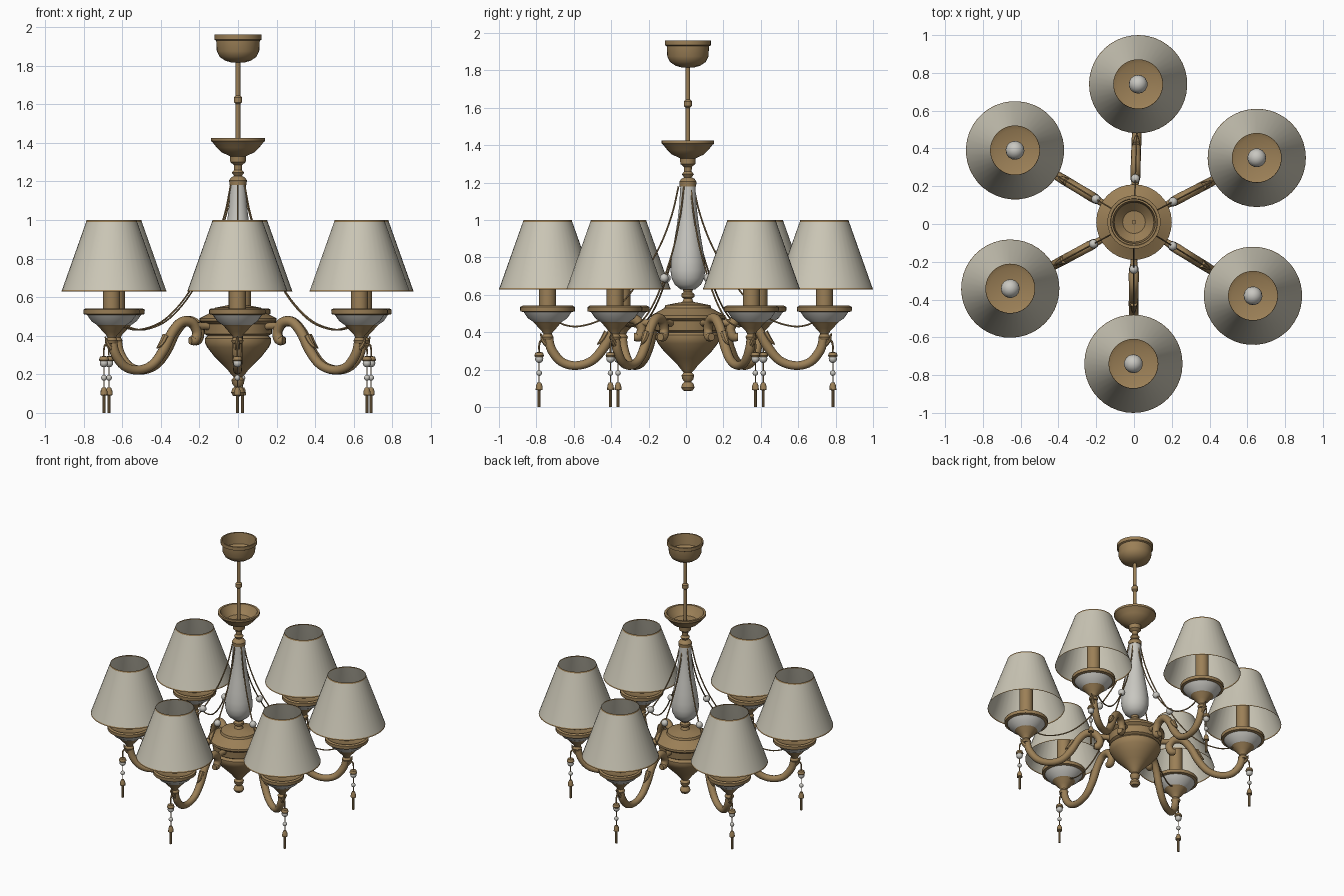
import bpy, bmesh, math
from mathutils import Vector

if "Cube" in bpy.data.objects:
    bpy.data.objects.remove(bpy.data.objects["Cube"])


def material(name, rgb):
    m = bpy.data.materials.new(name)
    m.diffuse_color = (*rgb, 1)
    m.use_nodes = True
    m.node_tree.nodes["Principled BSDF"].inputs["Base Color"].default_value = m.diffuse_color
    return m


BRASS = material("aged brass", (0.33, 0.215, 0.095))
CREAM = material("cream fabric", (0.60, 0.57, 0.47))
GLASS = material("pale glass", (0.58, 0.57, 0.53))


def finish(bm, name, mats):
    me = bpy.data.meshes.new(name)
    for f in bm.faces:
        f.smooth = True
    bm.to_mesh(me)
    bm.free()
    for m in mats:
        me.materials.append(m)
    me.set_sharp_from_angle(angle=math.radians(35))
    return me


def lathe(name, profile, mats, seg=32, x=0.0, rule=None):
    """Turn an (r, z) profile round a vertical axis at x."""
    bm = bmesh.new()
    rings = []
    for r, z in profile:
        if r == 0:
            rings.append([bm.verts.new((x, 0, z))] * seg)
        else:
            rings.append([bm.verts.new((x + r * math.cos(2 * math.pi * i / seg),
                                        r * math.sin(2 * math.pi * i / seg), z)) for i in range(seg)])
    for k, (a, b) in enumerate(zip(rings, rings[1:])):
        for i in range(seg):
            j = (i + 1) % seg
            vs = list(dict.fromkeys((a[i], a[j], b[j], b[i])))
            if len(vs) > 2:
                f = bm.faces.new(vs)
                if rule:
                    f.material_index = rule(k)
    return finish(bm, name, mats)


def smooth_path(pts, n):
    """Catmull-Rom through the points."""
    p = [Vector(q) for q in pts]
    p = [2 * p[0] - p[1]] + p + [2 * p[-1] - p[-2]]
    out = []
    for i in range(1, len(p) - 2):
        a, b, c, d = p[i - 1:i + 3]
        for k in range(n):
            t = k / n
            out.append(0.5 * (2 * b + (c - a) * t + (2 * a - 5 * b + 4 * c - d) * t * t
                              + (3 * b - a - 3 * c + d) * t ** 3))
    return out + [p[-2]]


def tube(name, pts, mat, n=5, seg=12):
    """Tube in the x-z plane through (x, z, radius) points."""
    path = smooth_path(pts, n)
    bm = bmesh.new()
    rings = []
    for i, p in enumerate(path):
        t = path[min(i + 1, len(path) - 1)] - path[max(i - 1, 0)]
        t = Vector((t.x, t.y)).normalized()
        ring = []
        for k in range(seg):
            a = 2 * math.pi * k / seg
            c, s = p.z * math.cos(a), p.z * math.sin(a)
            ring.append(bm.verts.new((p.x - t.y * c, s, p.y + t.x * c)))
        rings.append(ring)
    for a, b in zip(rings, rings[1:]):
        for i in range(seg):
            j = (i + 1) % seg
            bm.faces.new((a[i], a[j], b[j], b[i]))
    bm.faces.new(rings[0])
    bm.faces.new(rings[-1])
    bmesh.ops.recalc_face_normals(bm, faces=bm.faces)
    return finish(bm, name, [mat])


def ball(name, r, x, z, mat):
    prof = [(r * math.sin(math.pi * i / 8) if 0 < i < 8 else 0,
             z - r * math.cos(math.pi * i / 8)) for i in range(9)]
    return lathe(name, prof, [mat], 14, x)


def place(me, loc=(0, 0, 0), rot=0.0, suffix=""):
    ob = bpy.data.objects.new(me.name + suffix, me)
    ob.location = loc
    ob.rotation_euler.z = rot
    bpy.context.collection.objects.link(ob)


HUB = Vector((0, 0.01, 0))

# --- central column ---
place(lathe("hub_body", [
    (0, .085), (.025, .088), (.036, .105), (.03, .125), (.018, .135), (.03, .15), (.034, .17), (.022, .185),
    (.04, .205), (.055, .225), (.09, .26), (.125, .295), (.16, .34), (.172, .365), (.172, .385), (.158, .40),
    (.175, .41), (.18, .46), (.2, .475), (.2, .49), (.17, .505), (.125, .53), (.12, .545), (.07, .555),
    (.03, .562), (.022, .58), (.035, .59), (.035, .605), (.022, .615), (.03, .635), (0, .635)], [BRASS]), HUB)
place(lathe("column_vase", [
    (0, .625), (.04, .63), (.07, .655), (.087, .69), (.093, .73), (.09, .78), (.08, .85), (.066, .93),
    (.055, 1.0), (.046, 1.08), (.04, 1.185), (0, 1.185)], [GLASS]), HUB)
place(lathe("upper_dish", [
    (0, 1.18), (.044, 1.18), (.046, 1.205), (.036, 1.22), (.02, 1.228), (.032, 1.245), (.02, 1.26),
    (.022, 1.285), (.04, 1.3), (.042, 1.33), (.055, 1.337), (.085, 1.35), (.11, 1.375), (.13, 1.40),
    (.141, 1.41), (.141, 1.425), (.125, 1.425), (.11, 1.395), (.08, 1.365), (0, 1.36)], [BRASS]), HUB)
place(lathe("hanging_rod", [
    (0, 1.34), (.012, 1.34), (.012, 1.6), (.022, 1.61), (.022, 1.635), (.012, 1.645),
    (.012, 1.84), (0, 1.84)], [BRASS], 16), HUB)
place(lathe("ceiling_canopy", [
    (0, 1.815), (.03, 1.815), (.065, 1.825), (.095, 1.845), (.11, 1.875), (.113, 1.93), (.123, 1.935),
    (.123, 1.96), (.113, 1.96), (.105, 1.88), (.06, 1.835), (0, 1.83)], [BRASS]), HUB)

# --- one arm, drawn outward along +x with the lamp at x = R ---
R = 0.74
arm = []
arm.append(tube("scroll_arm", [
    (.735, .385, .022), (.72, .31, .025), (.665, .242, .024), (.585, .222, .023), (.5, .25, .024),
    (.435, .325, .026), (.385, .415, .026), (.33, .47, .026), (.27, .468, .027), (.238, .42, .025),
    (.25, .378, .026), (.278, .375, .02)], BRASS))
arm.append(tube("arm_bracket", [(.15, .45, .024), (.20, .45, .018), (.26, .45, .024)], BRASS, 2))
# small leaves on the arm
arm.append(tube("outer_leaf", [(.73, .325, .016), (.76, .355, .014), (.778, .395, .003)], BRASS, 3, 8))
arm.append(tube("inner_leaf", [(.42, .40, .02), (.445, .36, .016), (.475, .335, .003)], BRASS, 3, 8))
# lamp cup with a glass band
cup = [(0, .355), (.026, .36), (.032, .375), (.022, .39), (.03, .405), (.045, .42), (.068, .447), (.076, .455),
       (.105, .475), (.128, .508), (.146, .512), (.147, .535), (.135, .542), (.11, .53), (0, .525)]
arm.append(lathe("lamp_cup", cup, [BRASS, GLASS], 32, R, lambda k: 1 if k in (7, 8) else 0))
arm.append(lathe("candle_tube", [(.045, .52), (.045, .77), (0, .77)], [BRASS], 20, R))
arm.append(ball("bulb", .05, R, .81, GLASS))
# shade with trim bands
arm.append(lathe("lamp_shade", [(.26, .63), (.257, .638), (.132, .99), (.129, 1.0)],
                 [CREAM, BRASS], 40, R, lambda k: 0 if k == 1 else 1))
# draped chain and bead
T = .0045
arm.append(tube("draped_chain", [
    (.04, 1.18, T), (.075, 1.03, T), (.14, .86, T), (.24, .69, T), (.34, .56, T), (.45, .47, T),
    (.57, .432, T), (.65, .44, T), (.695, .465, T)], BRASS, 4, 6))
arm.append(ball("chain_bead", .024, .24, .69, GLASS))
# hanging pendant
P = R + .045
arm.append(tube("pendant_hook", [(.745, .345, .005), (.775, .355, .006), (P, .33, .005), (P, .29, .004)],
                BRASS, 3, 6))
arm.append(lathe("pendant_cap", [(0, .295), (.02, .292), (.026, .275), (.022, .268), (0, .268)], [BRASS], 12, P))
arm.append(ball("pendant_large_bead", .022, P, .258, GLASS))
arm.append(ball("pendant_small_bead", .015, P, .182, GLASS))
arm.append(lathe("pendant_thread", [(.003, .25), (.003, .12)], [BRASS], 6, P))
arm.append(lathe("pendant_tassel", [
    (0, .132), (.01, .132), (.017, .115), (.019, .092), (.008, .09), (.008, 0), (0, 0)], [BRASS], 10, P))

# --- six arms, set at the slightly uneven lamp positions ---
LAMPS = [(.022, .74), (.65, .35), (.63, -.38), (-.003, -.74), (-.655, -.342), (-.63, .39)]
for i, (x, y) in enumerate(LAMPS):
    a = math.atan2(y - HUB.y, x - HUB.x)
    loc = (x - R * math.cos(a), y - R * math.sin(a), 0)
    for me in arm:
        place(me, loc, a, "_%d" % (i + 1))
